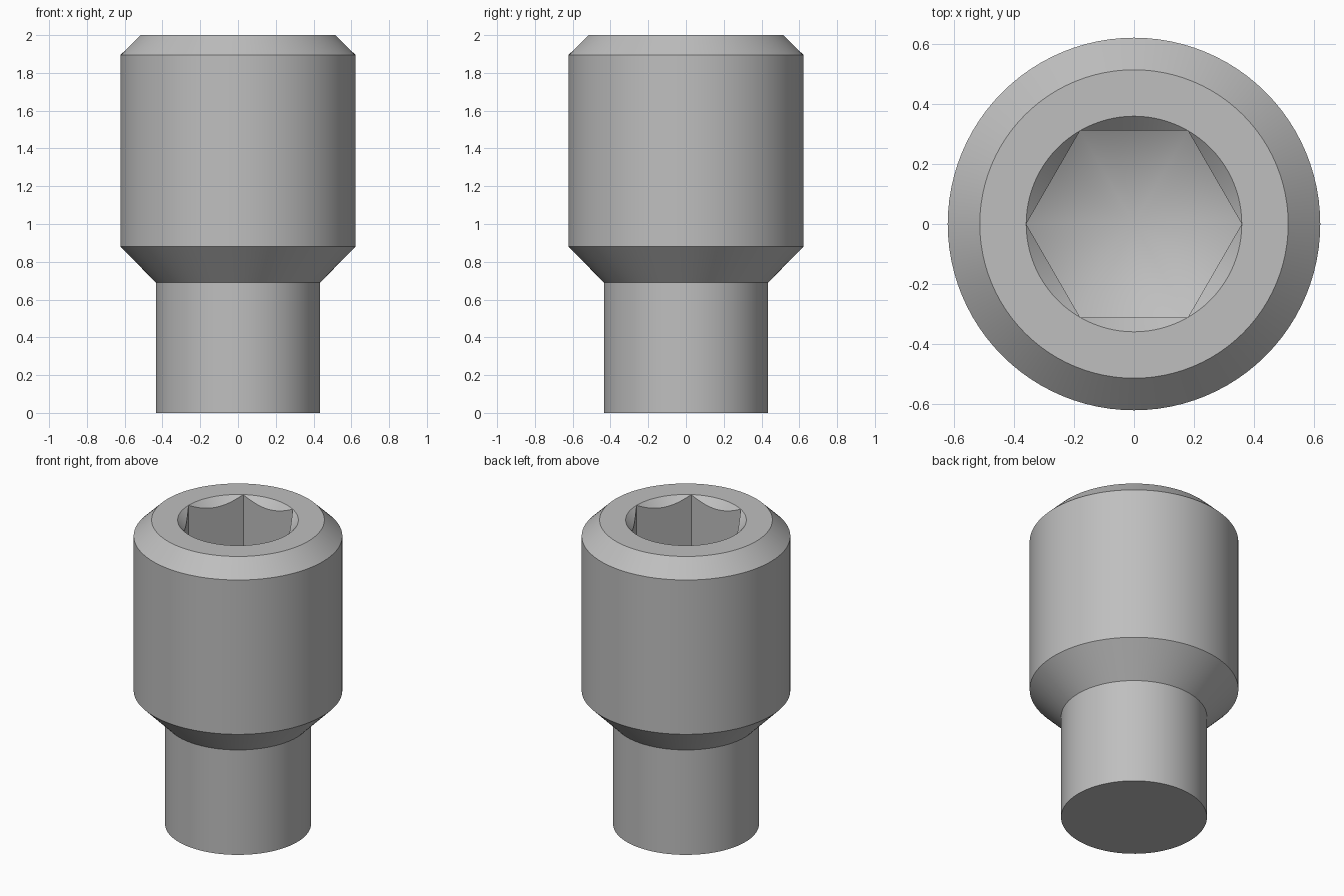
import bpy
import bmesh
from math import cos, sin, pi, tan, radians

if "Cube" in bpy.data.objects:
    bpy.data.objects.remove(bpy.data.objects["Cube"], do_unlink=True)

SEGMENTS = 96
CORNER = 0.36          # hexagon centre to corner
TOP = 2.0
SOCKET_FLOOR = 1.4     # height of the socket floor at its corners
DRILL_SLOPE = tan(radians(30))


def hex_radius(angle):
    """Distance from the axis to a hexagon with corners on the x axis."""
    return CORNER * cos(pi / 6) / cos(angle % (pi / 3) - pi / 6)


def ring(bm, shape):
    """Ring of vertices; shape(angle) gives (radius, height)."""
    verts = []
    for i in range(SEGMENTS):
        a = 2 * pi * i / SEGMENTS
        r, z = shape(a)
        verts.append(bm.verts.new((r * cos(a), r * sin(a), z)))
    return verts


def circle(r, z):
    return lambda a: (r, z)


# Turned outside: shank, shoulder, head, top chamfer, socket rim
shapes = [circle(r, z) for r, z in (
    (0.435, 0), (0.435, 0.69), (0.622, 0.88), (0.622, 1.895),
    (0.515, TOP), (CORNER, TOP))]
# Hexagonal socket: countersunk edge, then a wall down to the conical floor
shapes.append(lambda a: (hex_radius(a), TOP - (CORNER - hex_radius(a))))
shapes.append(lambda a: (hex_radius(a),
                         SOCKET_FLOOR - (CORNER - hex_radius(a)) * DRILL_SLOPE))

bm = bmesh.new()
rings = [ring(bm, s) for s in shapes]
for low, high in zip(rings, rings[1:]):
    for i in range(SEGMENTS):
        j = (i + 1) % SEGMENTS
        bm.faces.new((low[i], low[j], high[j], high[i]))

# Flat underside and drill-point floor
bm.faces.new(rings[0][::-1])
tip = bm.verts.new((0, 0, SOCKET_FLOOR - CORNER * DRILL_SLOPE))
for i in range(SEGMENTS):
    bm.faces.new((rings[-1][i], rings[-1][(i + 1) % SEGMENTS], tip))

# Join the countersink to the rim at the hexagon corners
bmesh.ops.remove_doubles(bm, verts=bm.verts, dist=1e-5)
bmesh.ops.recalc_face_normals(bm, faces=bm.faces)

mesh = bpy.data.meshes.new("socket_screw")
bm.to_mesh(mesh)
bm.free()
screw = bpy.data.objects.new("socket_screw", mesh)
bpy.context.collection.objects.link(screw)

# Plain grey metal
grey = bpy.data.materials.new("grey_metal")
grey.use_nodes = True
colour = (0.52, 0.52, 0.52, 1)
grey.diffuse_color = colour
grey.node_tree.nodes["Principled BSDF"].inputs["Base Color"].default_value = colour
mesh.materials.append(grey)

bpy.ops.object.select_all(action="DESELECT")
screw.select_set(True)
bpy.context.view_layer.objects.active = screw
bpy.ops.object.shade_smooth_by_angle(angle=radians(25))
